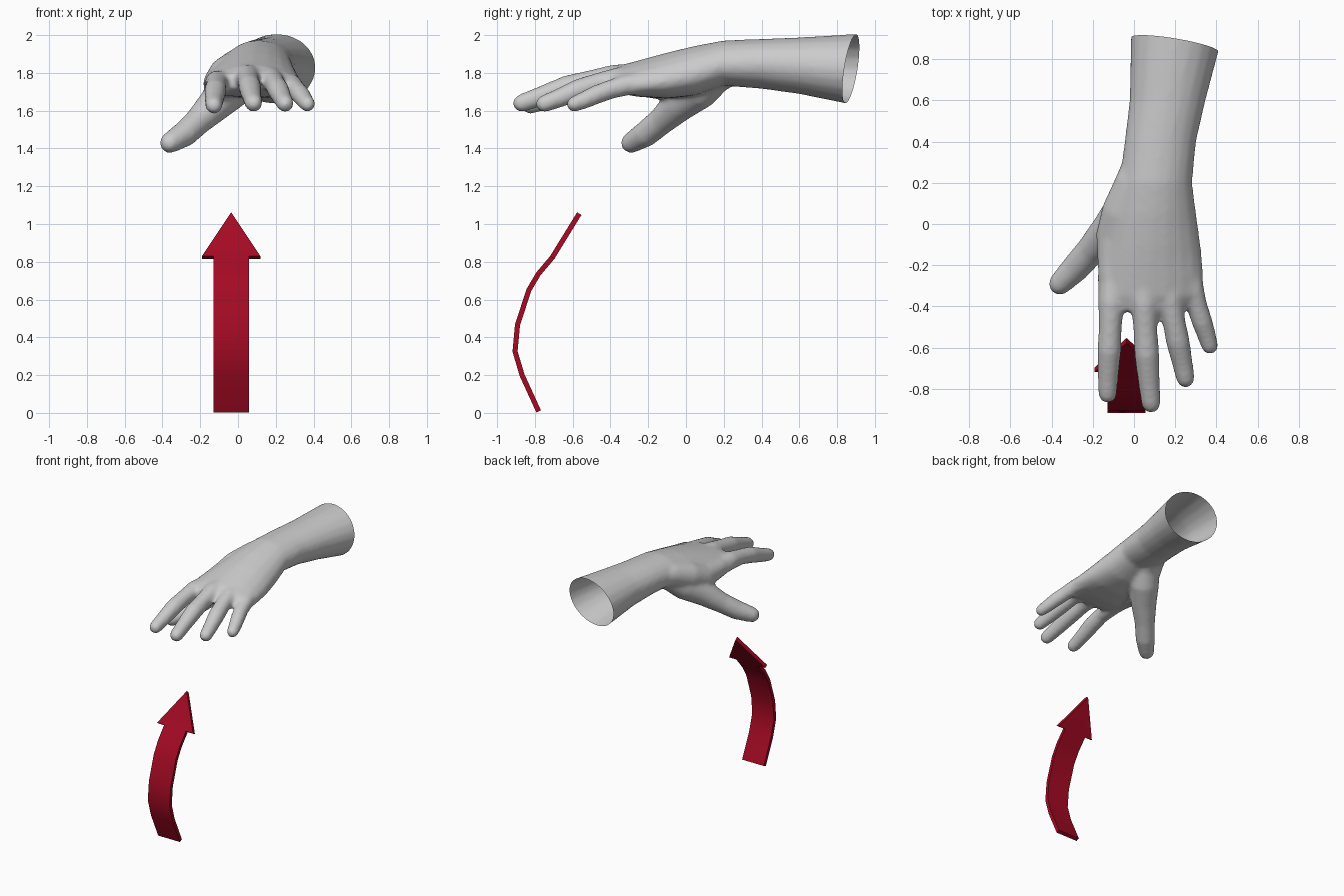
import bpy, bmesh, math
from mathutils import Vector

if "Cube" in bpy.data.objects:
    bpy.data.objects.remove(bpy.data.objects["Cube"])

SIDES = 20


def ring(bm, c, side, up, w, h, arch=0.0):
    """Oval ring; arch bends its outer edges downwards."""
    vs = []
    for i in range(SIDES):
        a = 2 * math.pi * i / SIDES
        ca, sa = math.cos(a), math.sin(a)
        vs.append(bm.verts.new(c + side * (w * ca) + up * (h * sa - arch * ca * ca)))
    return vs


def loft(bm, rings):
    """Skin a list of rings into a closed tube."""
    faces = [bm.faces.new(rings[0][::-1]), bm.faces.new(rings[-1])]
    for a, b in zip(rings, rings[1:]):
        for i in range(SIDES):
            j = (i + 1) % SIDES
            faces.append(bm.faces.new((a[i], a[j], b[j], b[i])))
    bmesh.ops.recalc_face_normals(bm, faces=faces)


def digit(bm, path):
    """Round tube along (x, y, z, radius) points with a domed tip."""
    pts = [Vector(p[:3]) for p in path]
    rings = []
    for i, p in enumerate(pts):
        d = (pts[min(i + 1, len(pts) - 1)] - pts[max(i - 1, 0)]).normalized()
        side = d.cross(Vector((0, 0, 1))).normalized()
        up = side.cross(d)
        r = path[i][3] + 0.003
        rings.append(ring(bm, p, side, up, r, r))
    for a in (30, 55, 78):
        t = math.radians(a)
        c = pts[-1] + d * (r * math.sin(t))
        rings.append(ring(bm, c, side, up, r * math.cos(t), r * math.cos(t)))
    loft(bm, rings)


bm = bmesh.new()

# forearm and palm: centre x, y, z, half width, half height, arch
ARM = [(.225, 1.02, 1.815, .235, .197, 0), (.203, .88, 1.818, .219, .187, 0),
       (.163, .6, 1.838, .185, .15, 0), (.128, .4, 1.848, .174, .132, 0),
       (.105, .2, 1.852, .178, .12, .01), (.093, .05, 1.812, .21, .132, .02),
       (.086, -.1, 1.786, .238, .122, .03), (.08, -.25, 1.77, .26, .097, .035),
       (.078, -.35, 1.765, .255, .075, .035), (.06, -.425, 1.757, .19, .045, .02)]
loft(bm, [ring(bm, Vector(s[:3]), Vector((1, 0, 0)), Vector((0, 0, 1)), *s[3:]) for s in ARM])

# index, middle, ring and little finger
digit(bm, [(-.095, -.22, 1.745, .066), (-.11, -.38, 1.748, .062), (-.115, -.5, 1.732, .053),
           (-.12, -.61, 1.706, .056), (-.126, -.74, 1.657, .048), (-.128, -.825, 1.628, .043)])
digit(bm, [(.04, -.22, 1.782, .066), (.05, -.38, 1.778, .064), (.055, -.51, 1.755, .055),
           (.062, -.63, 1.726, .058), (.073, -.77, 1.675, .05), (.083, -.87, 1.64, .045)])
digit(bm, [(.155, -.2, 1.78, .062), (.175, -.36, 1.768, .059), (.193, -.47, 1.743, .053),
           (.213, -.57, 1.71, .055), (.234, -.67, 1.667, .048), (.25, -.75, 1.637, .043)])
digit(bm, [(.255, -.17, 1.75, .06), (.285, -.32, 1.735, .053), (.306, -.4, 1.712, .048),
           (.329, -.47, 1.687, .048), (.354, -.545, 1.653, .043), (.368, -.592, 1.635, .039)])
# thumb with its muscle, and the ridge along the index side of the palm
digit(bm, [(.08, .28, 1.825, .07), (.03, .17, 1.79, .088), (-.035, .07, 1.715, .105),
           (-.12, -.035, 1.635, .09), (-.21, -.13, 1.545, .07), (-.285, -.215, 1.475, .066),
           (-.36, -.29, 1.43, .053)])
digit(bm, [(.04, .33, 1.845, .075), (-.005, .2, 1.838, .085), (-.06, .06, 1.79, .094),
           (-.092, -.06, 1.742, .09), (-.1, -.17, 1.742, .076), (-.105, -.26, 1.745, .066)])

mesh = bpy.data.meshes.new("hand")
bm.to_mesh(mesh)
bm.free()
hand = bpy.data.objects.new("hand", mesh)
bpy.context.collection.objects.link(hand)

# fuse into one skin and soften
m = hand.modifiers.new("fuse", 'REMESH')
m.mode = 'VOXEL'
m.voxel_size = 0.013
m = hand.modifiers.new("soften", 'SMOOTH')
m.factor = 0.5
m.iterations = 10
dg = bpy.context.evaluated_depsgraph_get()
fused = bpy.data.meshes.new_from_object(hand.evaluated_get(dg))
hand.modifiers.clear()

# open sleeve end: slanted cut through the forearm
bm = bmesh.new()
bm.from_mesh(fused)
bmesh.ops.bisect_plane(bm, geom=bm.verts[:] + bm.edges[:] + bm.faces[:],
                       plane_co=(.2, .872, 1.82), plane_no=(.167, 1, -.16), clear_outer=True)
bm.to_mesh(fused)
bm.free()
hand.data = fused
fused.shade_smooth()

# curved arrow: y, z along the bent shaft up to the head base
SHAFT = [(-.78, .008), (-.868, .2), (-.905, .325), (-.892, .466),
         (-.832, .65), (-.782, .735), (-.708, .823)]
CX, HALF, WING = -.036, .093, .155
bm = bmesh.new()
rows = [[bm.verts.new((CX + s * HALF, y, z)) for s in (-1, 1)] for y, z in SHAFT]
for a, b in zip(rows, rows[1:]):
    bm.faces.new((a[0], a[1], b[1], b[0]))
y, z = SHAFT[-1]
wl, wr = [bm.verts.new((CX + s * WING, y, z)) for s in (-1, 1)]
tip = bm.verts.new((CX, -.565, 1.055))
bm.faces.new((wl, rows[-1][0], rows[-1][1], wr, tip))
mesh = bpy.data.meshes.new("arrow")
bm.to_mesh(mesh)
bm.free()
arrow = bpy.data.objects.new("arrow", mesh)
bpy.context.collection.objects.link(arrow)
m = arrow.modifiers.new("thickness", 'SOLIDIFY')
m.thickness = 0.027
m.offset = 0
bpy.context.view_layer.objects.active = arrow
arrow.select_set(True)
bpy.ops.object.modifier_apply(modifier=m.name)
bpy.ops.object.shade_smooth_by_angle(angle=math.radians(35))

red = bpy.data.materials.new("red")
red.diffuse_color = (.37, .003, .017, 1)
red.use_nodes = True
red.node_tree.nodes["Principled BSDF"].inputs["Base Color"].default_value = red.diffuse_color
mesh.materials.append(red)
